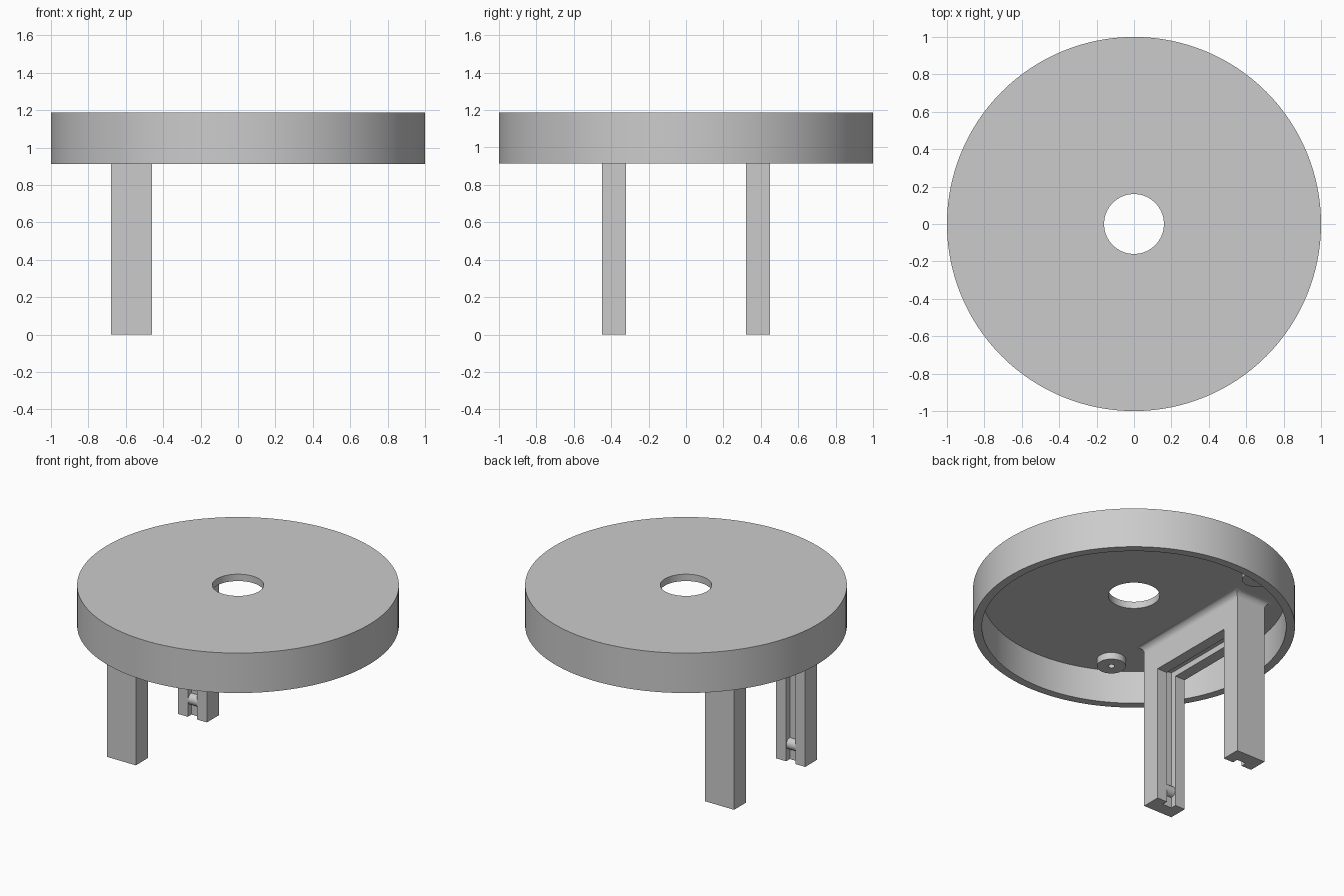
import bpy, bmesh, math
from mathutils import Matrix

if "Cube" in bpy.data.objects:
    bpy.data.objects.remove(bpy.data.objects["Cube"])

grey = bpy.data.materials.new("light_grey")
grey.diffuse_color = (0.6, 0.6, 0.6, 1)
grey.use_nodes = True
grey.node_tree.nodes["Principled BSDF"].inputs["Base Color"].default_value = grey.diffuse_color

CEIL = 1.14                      # underside of the top plate
X0, X1 = -0.68, -0.46            # leg frame depth
XM = (X0 + X1) / 2
YO, YI = 0.45, 0.32              # outer and inner leg faces


def make(name, bm, smooth=True):
    bmesh.ops.recalc_face_normals(bm, faces=bm.faces)
    me = bpy.data.meshes.new(name)
    bm.to_mesh(me)
    bm.free()
    me.materials.append(grey)
    ob = bpy.data.objects.new(name, me)
    bpy.context.collection.objects.link(ob)
    bpy.ops.object.select_all(action='DESELECT')
    ob.select_set(True)
    bpy.context.view_layer.objects.active = ob
    if smooth:
        bpy.ops.object.shade_smooth_by_angle(angle=math.radians(30))
    return ob


def loft(bm, rings, closed=False):
    """Join equal-length loops of points with quads; cap the ends if open."""
    vs = [[bm.verts.new(p) for p in r] for r in rings]
    n = len(vs[0])
    for k in range(len(vs) if closed else len(vs) - 1):
        a, b = vs[k], vs[(k + 1) % len(vs)]
        for i in range(n):
            j = (i + 1) % n
            bm.faces.new((a[i], a[j], b[j], b[i]))
    if not closed:
        bm.faces.new(vs[0])
        bm.faces.new(vs[-1])


def lathe(name, profile, seg, loc=(0, 0), closed=True):
    bm = bmesh.new()
    loft(bm, [[(loc[0] + r * math.cos(math.tau * i / seg),
                loc[1] + r * math.sin(math.tau * i / seg), z) for i in range(seg)]
              for r, z in profile], closed)
    return make(name, bm)


def box(name, x0, x1, y0, y1, z0, z1):
    bm = bmesh.new()
    loft(bm, [[(x0, y0, z), (x1, y0, z), (x1, y1, z), (x0, y1, z)] for z in (z0, z1)])
    return make(name, bm, False)


# Hollow round cap with a centre hole
lathe("round_cap", [(0.16, CEIL), (0.945, CEIL), (0.945, 0.913), (1, 0.913),
                    (1, 1.187), (0.16, 1.187)], 128)

# Two legs and crossbar, with a groove along their inner faces
frame = box("leg_frame", X0, X1, -YO, YO, 0, CEIL + 0.02)
cutters = [box("opening_cutter", X0 - 0.1, X1 + 0.1, -YI, YI, -0.1, 0.927),
           box("groove_cutter", XM - 0.035, XM + 0.035, -YI - 0.04, YI + 0.04, -0.15, 0.967)]
bpy.context.view_layer.objects.active = frame
for c in cutters:
    mod = frame.modifiers.new("cut", 'BOOLEAN')
    mod.operation, mod.solver, mod.object = 'DIFFERENCE', 'EXACT', c
    bpy.ops.object.modifier_apply(modifier=mod.name)
for c in cutters:
    bpy.data.objects.remove(c)

# Concave fillet where the frame meets the cap
R = 0.045
bm = bmesh.new()
rings = []
for k in range(9):
    a = math.pi / 2 * k / 8
    o, z = R * (1 - math.cos(a)), CEIL - R + R * math.sin(a)
    rings.append((o, z))
rings.append((R, CEIL + 0.01))
loft(bm, [[(X0 - o, -YO - o, z), (X1 + o, -YO - o, z),
           (X1 + o, YO + o, z), (X0 - o, YO + o, z)] for o, z in rings])
make("frame_fillet", bm)

# Cross pins near the foot of each groove
for side, s in (("front", -1), ("back", 1)):
    bm = bmesh.new()
    bmesh.ops.create_cone(bm, cap_ends=True, segments=32, radius1=0.038, radius2=0.038, depth=0.09,
                          matrix=Matrix.Translation((XM, s * 0.36, 0.11))
                          @ Matrix.Rotation(math.pi / 2, 4, 'Y'))
    make(side + "_pin", bm)

# Three screw bosses with blind holes under the cap
for i in range(3):
    a = math.tau * i / 3
    lathe(f"screw_boss_{i + 1}", [(0.09, CEIL + 0.01), (0.09, CEIL - 0.047),
                                  (0.02, CEIL - 0.047), (0.02, CEIL - 0.005)],
          40, (0.81 * math.cos(a), 0.81 * math.sin(a)), closed=False)
